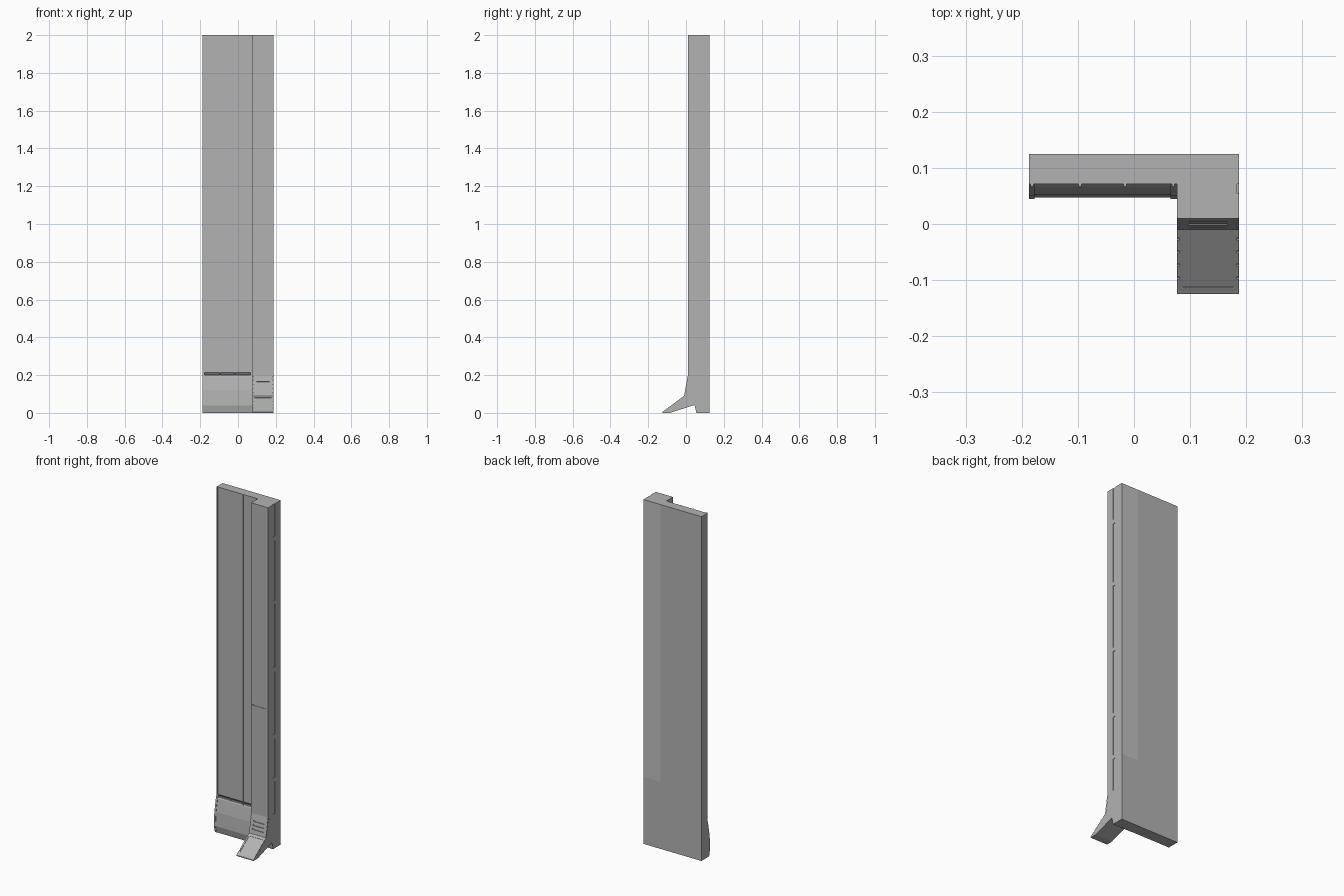
import bpy, bmesh, math
from mathutils import Matrix, Vector

if "Cube" in bpy.data.objects:
    bpy.data.objects.remove(bpy.data.objects["Cube"])


def mat(name, v):
    m = bpy.data.materials.new(name)
    m.diffuse_color = (v, v, v, 1)
    m.use_nodes = True
    m.node_tree.nodes["Principled BSDF"].inputs["Base Color"].default_value = m.diffuse_color
    return m


GREY = mat("panel grey", 0.45)
LIGHT = mat("light back grey", 0.53)
XL, XP, XR, YB = -0.187, 0.077, 0.187, 0.125


def finish(name, bm):
    bmesh.ops.recalc_face_normals(bm, faces=bm.faces)
    me = bpy.data.meshes.new(name)
    bm.to_mesh(me)
    bm.free()
    me.materials.append(GREY)
    me.materials.append(LIGHT)
    ob = bpy.data.objects.new(name, me)
    bpy.context.collection.objects.link(ob)
    return ob


def prism(name, x0, x1, profile):
    """Extrude a (y, z) profile along x."""
    bm = bmesh.new()
    f = bm.faces.new([bm.verts.new((x0, y, z)) for y, z in profile])
    r = bmesh.ops.extrude_face_region(bm, geom=[f])
    vs = [g for g in r["geom"] if isinstance(g, bmesh.types.BMVert)]
    bmesh.ops.translate(bm, verts=vs, vec=(x1 - x0, 0, 0))
    return finish(name, bm)


def add_box(bm, centre, size, tilt=0.0):
    m = (Matrix.Translation(centre) @ Matrix.Rotation(tilt, 4, 'X')
         @ Matrix.Diagonal(Vector((*size, 1))))
    bmesh.ops.create_cube(bm, size=1, matrix=m)


def cut(ob, boxes):
    """Subtract a list of (centre, size, tilt) boxes and bake the result."""
    bm = bmesh.new()
    for b in boxes:
        add_box(bm, *b)
    cutter = finish("cutter", bm)
    cutter.hide_render = True
    mod = ob.modifiers.new("cut", 'BOOLEAN')
    mod.operation, mod.solver, mod.object = 'DIFFERENCE', 'EXACT', cutter
    mod.use_self = True
    dg = bpy.context.evaluated_depsgraph_get()
    me = bpy.data.meshes.new_from_object(ob.evaluated_get(dg))
    ob.modifiers.clear()
    ob.data = me
    bpy.data.objects.remove(cutter)


# Wall panel with undercut lower edge above the skirting
prism("wall_panel", XL, XP, [
    (YB, 0.19), (YB, 2), (0.071, 2), (0.071, 0.215), (0.08, 0.204), (0.08, 0.19)])

# Sloping skirting at the foot of the wall, with a rim at each end
skirt = [(YB, 0), (0.057, 0), (0.047, 0.04), (0.052, 0.12), (0.066, 0.193),
         (0.07, 0.2), (YB, 0.2)]
prism("wall_skirting", XL + 0.01, XP - 0.012, skirt)
rim = [(YB, 0), (0.055, 0), (0.045, 0.042), (0.05, 0.12), (0.064, 0.195),
       (0.07, 0.215), (YB, 0.215)]
prism("skirting_rim_left", XL, XL + 0.01, rim)
prism("skirting_rim_right", XP - 0.012, XP, rim)

# Thin vertical ribs on the wall
for i, x in enumerate((-0.182, -0.096, -0.016, 0.07)):
    bm = bmesh.new()
    add_box(bm, (x, 0.0715, 1.095), (0.005, 0.009, 1.81))
    finish(f"wall_rib_{i + 1}", bm)

# Pillar with splayed foot
pillar = prism("pillar", XP, XR, [
    (YB, 2), (0.01, 2), (0.01, 0.2), (-0.01, 0.09), (-0.125, 0.005), (-0.125, 0),
    (-0.085, 0), (0.045, 0.042), (0.055, 0), (YB, 0), (YB, 0.39)])
for p in pillar.data.polygons:
    if p.normal.y > 0.9 and p.center.z > 0.4:
        p.material_index = 1

foot_tilt = math.atan2(0.085, 0.115)
shin_tilt = -math.atan2(0.02, 0.11)
xm = (XP + XR) / 2
cuts = [
    ((XR, 0.0625, 1.21), (0.006, 0.017, 2.02), 0),            # side channel
    ((xm, 0.01, 0.83), (0.09, 0.005, 0.006), 0),              # front seam
    ((xm, -0.0675, 0.0475), (0.09, 0.112, 0.004), foot_tilt), # foot recess
]
# Vent slots in the lower shin
for t in (0.25, 0.45, 0.65):
    cuts.append(((xm, -0.01 + 0.02 * t, 0.09 + 0.11 * t),
                 (0.07, 0.012, 0.008), shin_tilt))
# Small notches along both edges of shin and foot
for x in (XP, XR):
    for t in (0.15, 0.35, 0.55, 0.75, 0.92):
        cuts.append(((x, -0.01 + 0.02 * t, 0.09 + 0.11 * t),
                     (0.006, 0.016, 0.006), shin_tilt))
    for t in (0.15, 0.35, 0.55, 0.75):
        cuts.append(((x, -0.01 - 0.115 * t, 0.09 - 0.085 * t),
                     (0.006, 0.006, 0.012), foot_tilt))
cut(pillar, cuts)

# Clips bridging the side channel
for i, z in enumerate((0.4, 0.65, 1.04, 1.43, 1.8)):
    bm = bmesh.new()
    add_box(bm, (XR - 0.0025, 0.0625, z), (0.005, 0.018, 0.025))
    finish(f"channel_clip_{i + 1}", bm)
